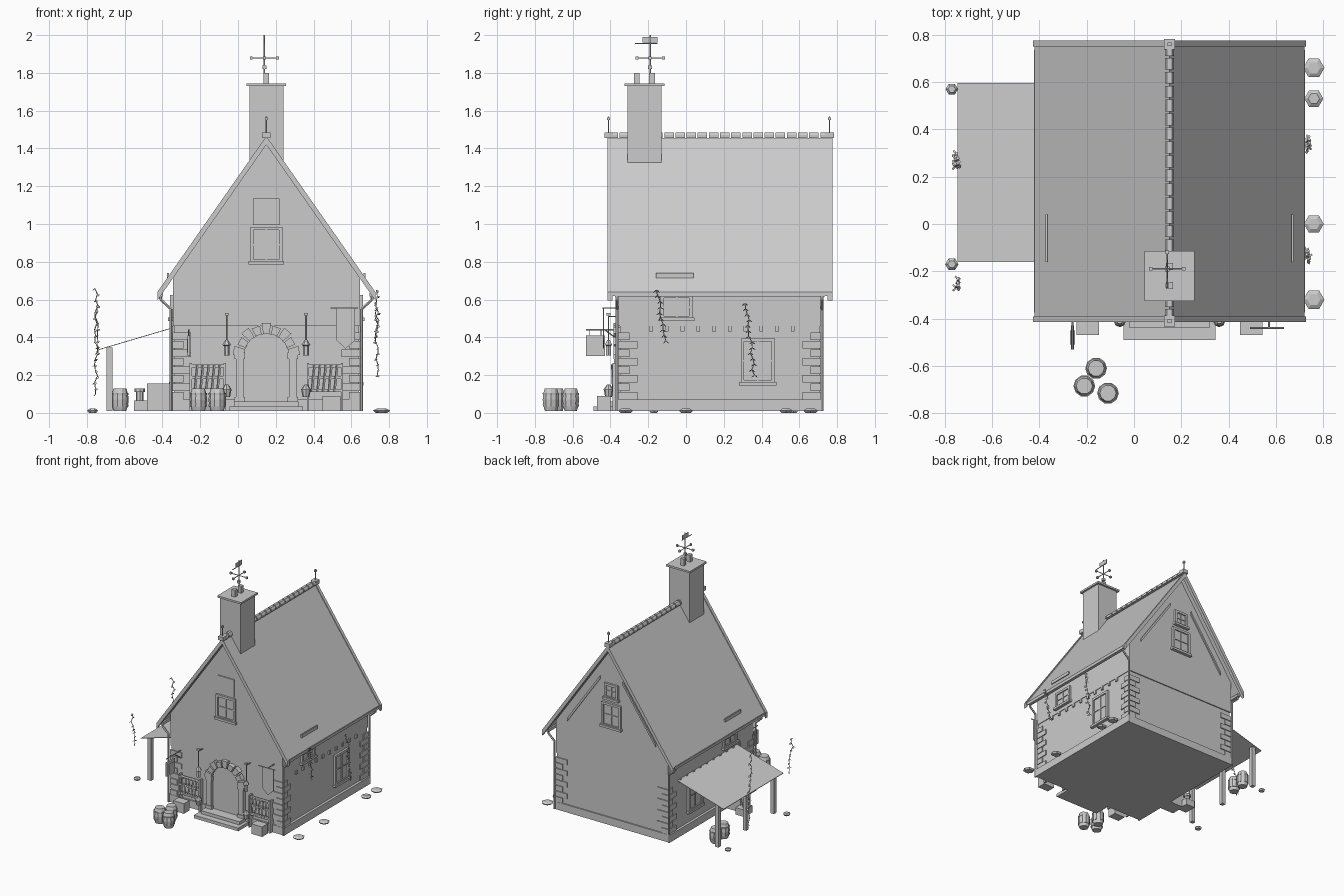
import bpy, math, random
from mathutils import Vector, Matrix

random.seed(4)
default_cube = bpy.data.objects.get("Cube")
if default_cube:
    bpy.data.objects.remove(default_cube)

shade = (.6, .6, .6, 1)
grey = bpy.data.materials.new("plain grey")
grey.use_nodes = True
grey.diffuse_color = shade
grey.node_tree.nodes["Principled BSDF"].inputs["Base Color"].default_value = shade

# Main measures of the house
SIDES = (-1, 1)
ridge_x, ridge_z, middle_y = .15, 1.455, .18
wall_half, wall_front, wall_back = .49, -.35, .71
storey_z, ground, plinth_top = .46, .01, .07
steepness = 1.43
roof_front, roof_back = -.41, .77


def mesh(name, verts, faces):
    data = bpy.data.meshes.new(name)
    data.from_pydata(verts, [], faces)
    data.materials.append(grey)
    part = bpy.data.objects.new(name, data)
    bpy.context.collection.objects.link(part)
    return part


def loft(name, rings):
    count = len(rings[0])
    verts = [point for ring in rings for point in ring]
    faces = [tuple(reversed(range(count))), tuple(range(len(verts) - count, len(verts)))]
    for start in range(0, len(verts) - count, count):
        for j in range(count):
            following = (j + 1) % count
            faces.append((start + j, start + following, start + count + following, start + count + j))
    return mesh(name, verts, faces)


def prism(name, outline, front, back):
    # The outline holds x and z, counter-clockwise from the front
    return loft(name, [[(x, y, z) for x, z in outline] for y in (back, front)])


def box(name, left, right, front, back, bottom, top):
    return prism(name, [(left, bottom), (right, bottom), (right, top), (left, top)], front, back)


def block(name, x, y, bottom, width, depth, height):
    return box(name, x - width / 2, x + width / 2, y - depth / 2, y + depth / 2, bottom, bottom + height)


def circle(radius, sides):
    angles = [math.tau * k / sides for k in range(sides)]
    return [Vector((radius * math.cos(a), radius * math.sin(a), 0)) for a in angles]


def turned(name, x, y, profile, sides=8):
    # The profile holds radius and height, from the bottom up
    return loft(name, [[Vector((x, y, z)) + p for p in circle(radius, sides)] for radius, z in profile])


def rod(name, start, end, radius=.004, sides=6):
    start, end = Vector(start), Vector(end)
    turn = (end - start).to_track_quat('Z', 'Y')
    return loft(name, [[centre + turn @ p for p in circle(radius, sides)] for centre in (start, end)])


def pipe(name, points, radius):
    for start, end in zip(points, points[1:]):
        rod(name, start, end, radius)


# Walls: ground floor, and an upper storey that overhangs a little
box("plinth", ridge_x - .51, ridge_x + .51, wall_front - .01, wall_back + .01, ground, plinth_top)
box("lower_wall", ridge_x - wall_half, ridge_x + wall_half, wall_front, wall_back, plinth_top, storey_z)
upper_half, upper_front, upper_back = wall_half + .005, wall_front - .008, wall_back + .008
gable_top = ridge_z - .03
eave_z = gable_top - upper_half * steepness
prism("upper_wall", [(ridge_x - upper_half, storey_z), (ridge_x + upper_half, storey_z),
                     (ridge_x + upper_half, eave_z), (ridge_x, gable_top), (ridge_x - upper_half, eave_z)],
      upper_front, upper_back)
for course in range(8):
    width, depth = (.1, .06) if course % 2 else (.06, .1)
    for sx in SIDES:
        for sy in SIDES:
            x = ridge_x + sx * (wall_half + .008 - width / 2)
            y = middle_y + sy * (.538 - depth / 2)
            block("corner_stone", x, y, plinth_top + course * .045, width, depth, .04)
for side in SIDES:
    for i in range(10):
        block("corbel", ridge_x + side * wall_half, i / 12 - .185, storey_z - .03, .02, .02, .03)


# Roof, barge boards, ridge tiles and finials
def chevron(name, half, top, drop, front, back):
    low = top - half * steepness
    prism(name, [(ridge_x - half, low), (ridge_x - half, low - drop), (ridge_x, top - drop),
                 (ridge_x + half, low - drop), (ridge_x + half, low), (ridge_x, top)], front, back)


chevron("roof", .57, ridge_z, .02, roof_front, roof_back)
chevron("front_barge_board", .577, ridge_z + .01, .045, roof_front - .005, roof_front + .02)
chevron("back_barge_board", .577, ridge_z + .01, .045, roof_back - .02, roof_back + .005)
tile = [(ridge_x + side * half, ridge_z + rise) for side, half, rise in
        ((-1, .02, 0), (1, .02, 0), (1, .02, .015), (1, .01, .03), (-1, .01, .03), (-1, .02, .015))]
tile_count = 20
pitch = (roof_back - roof_front) / tile_count
for i in range(tile_count):
    prism("ridge_tile", tile, roof_front + pitch * i, roof_front + pitch * (i + .85))
for y in (roof_front, roof_back - .01):
    block("finial_block", ridge_x, y, ridge_z, .045, .045, .03)
    rod("finial_pole", (ridge_x, y, ridge_z), (ridge_x, y, 1.57))
    block("finial_tip", ridge_x, y, 1.55, .015, .015, .015)

# Snow bars, gutters and drain pipes
for side in SIDES:
    block("snow_bar", ridge_x + side * .52, -.06, .715, .01, .2, .025)
    gutter_x, drain_x = ridge_x + side * .56, ridge_x + side * .505
    block("gutter", gutter_x, middle_y, .615, .025, 1.11, .02)
    for y in (wall_front - .015, wall_back + .01):
        pipe("drain_pipe", [(gutter_x, y, .62), (gutter_x, y, .6), (drain_x, y, .55), (drain_x, y, ground)], .008)

# Chimney with two pots and a weather vane
stack_y, cap_z = -.22, 1.73
block("chimney", ridge_x, stack_y, 1.2, .18, .18, cap_z - 1.2)
block("chimney_cap", ridge_x, stack_y, cap_z, .21, .21, .015)
for side in SIDES:
    block("chimney_pot", ridge_x, stack_y + side * .04, cap_z, .03, .03, .07)
vane = Vector((.14, -.19, 1.88))
rod("vane_pole", (vane.x, vane.y, cap_z), (vane.x, vane.y, 2))
block("vane_ball", vane.x, vane.y, vane.z - .06, .02, .02, .02)
for direction in (Vector((1, 0, 0)), Vector((0, 1, 0))):
    for side in SIDES:
        tip = vane + direction * side * .07
        rod("vane_arm", vane, tip, .003)
        block("vane_arm_tip", tip.x, tip.y, tip.z - .008, .015, .015, .015)
rod("vane_arrow", vane + Vector((0, -.08, .075)), vane + Vector((0, .04, .075)), .003)
block("vane_flag", vane.x, vane.y, 1.96, .004, .08, .03)


# Windows are built facing the front and then turned onto their wall
def window(name, x, y, z, degrees, half_width, half_height):
    place = Matrix.Translation((x, y, z)) @ Matrix.Rotation(math.radians(degrees), 4, 'Z')
    frame = .018

    def piece(across, up, width, height, depth):
        part = block(name, across, -depth / 2, up - height / 2, width, depth, height)
        part.matrix_world = place

    piece(0, 0, half_width * 2, half_height * 2, .006)
    piece(0, 0, .008, half_height * 2, .012)
    piece(0, 0, half_width * 2, .008, .012)
    for side in SIDES:
        piece(side * (half_width - frame / 2), 0, frame, half_height * 2, .016)
        piece(0, side * (half_height - frame / 2), half_width * 2, frame, .016)
    piece(0, -half_height, half_width * 2 + frame, frame, .025)


window("front_window", ridge_x, upper_front, .89, 0, .085, .095)
window("back_window", ridge_x, upper_back, .89, 180, .085, .095)
window("back_loft_window", ridge_x, upper_back, 1.08, 180, .06, .06)
block("front_hatch", ridge_x, upper_front, .995, .14, .016, .14)
for side in SIDES:
    window("side_window", ridge_x + side * wall_half, .38, .275, side * 90, .09, .12)
    window("upper_side_window", ridge_x + side * upper_half, -.05, .56, side * 90, .085, .065)
    # Slanted timbers on the back gable
    edge = [(ridge_x + side * reach, gable_top - .1 - reach * steepness) for reach in (.1, .39)]
    beam = edge + [(x, z - .025) for x, z in reversed(edge)]
    prism("gable_timber", beam[::-side], upper_back, upper_back + .01)

# Arched doorway with steps
spring_z, arch_radius = .3, .12


def arch_point(radius, angle):
    return (ridge_x + radius * math.cos(angle), spring_z + radius * math.sin(angle))


arc = [arch_point(arch_radius, math.pi * k / 10) for k in range(11)]
prism("door", [(arc[-1][0], .05), (arc[0][0], .05)] + arc, wall_front - .01, wall_front)
for side in SIDES:
    x, y = ridge_x + side * .14, wall_front - .015
    block("door_pillar", x, y, .06, .04, .03, .24)
    for bottom in (.05, .285):
        block("door_pillar_end", x, y, bottom, .055, .04, .035)
stones = 9
for k in range(stones):
    start, end = (math.pi * (k + .5 + side * .4) / stones for side in SIDES)
    outer = .165 if k % 2 else .178
    prism("arch_stone", [arch_point(arch_radius, start), arch_point(outer, start),
                         arch_point(outer, end), arch_point(arch_radius, end)], wall_front - .035, wall_front)
box("lower_step", ridge_x - .195, ridge_x + .195, -.49, wall_front, ground, .035)
box("upper_step", ridge_x - .17, ridge_x + .17, -.44, wall_front, .035, .06)

# Slatted racks, lanterns and flower pots on both sides of the door
for side in SIDES:
    x = ridge_x + side * .31
    for z in (.11, .18, .24):
        block("rack_rail", x, -.375, z, .19, .02, .015)
    for end in SIDES:
        block("rack_post", x + end * .09, -.37, ground, .012, .04, .255)
    for i in range(5):
        foot = x + i * .03 - .07
        rod("rack_slat", (foot, -.385, .11), (foot + .015, -.39, .255), .007, 4)
    block("crate", ridge_x + side * .345, -.435, ground, .095, .07, .08)
    x, y = ridge_x + side * .21, -.41
    rod("lantern_bracket", (x, wall_front, .51), (x, y, .51))
    rod("lantern_hanger", (x, y, .37), (x, y, .53))
    block("lantern_knob", x, y, .515, .02, .02, .015)
    turned("lantern", x, y, [(.015, .305), (.015, .355), (.023, .36), (.008, .385)], 6)
    turned("flower_pot", x, y, [(.018, .085), (.026, .125), (.008, .15)])

# Hanging sign and banner
sign_x, sign_y, bracket_z = -.26, -.48, .44
rod("sign_bracket", (sign_x, wall_front, bracket_z), (sign_x, -.53, bracket_z))
rod("sign_brace", (sign_x, wall_front, bracket_z - .06), (sign_x, -.43, bracket_z))
block("sign_board", sign_x, sign_y, .3, .014, .1, .11)
block("sign_panel", sign_x, sign_y, .32, .022, .06, .07)
for side in SIDES:
    y = sign_y + side * .03
    rod("sign_link", (sign_x, y, .41), (sign_x, y, bracket_z), .002)
banner_x, banner_y, banner_top = .57, -.44, .555
rod("banner_pole", (banner_x - .08, banner_y, banner_top), (banner_x + .065, banner_y, banner_top))
rod("banner_bracket", (banner_x, wall_front, banner_top), (banner_x, banner_y, banner_top))
prism("banner", [(banner_x - .05, .385), (banner_x, .34), (banner_x + .05, .385),
                 (banner_x + .05, banner_top), (banner_x - .05, banner_top)], banner_y, banner_y + .005)

# Lean-to shelter with a chest, a crate and a bucket
slope = [(-.747, .33), (ridge_x - wall_half, .45)]
prism("shelter_roof", slope + [(x, z + .004) for x, z in reversed(slope)], -.16, .595)
for y in (-.13, .22, .57):
    block("shelter_post", -.68, y, ground, .03, .03, .335)
block("chest", -.42, -.06, ground, .125, .12, .145)
block("low_crate", -.51, 0, ground, .08, .1, .055)
turned("bucket", -.52, 0, [(.02, .065), (.02, .11), (.028, .11), (.028, .13)])

# Barrels with hoops
for x, y in ((-.16, -.61), (-.21, -.685), (-.11, -.715), (-.625, .52), (-.625, .42)):
    staves = [(.046 - .012 * step * step / 4, plinth_top + step * .03) for step in range(-2, 3)]
    turned("barrel", x, y, staves, 10)
    for z in (.035, .095):
        turned("barrel_hoop", x, y, [(.045, z), (.046, z + .01)], 10)

# Flat stones on the ground
for x, y, radius in ((.76, .66, .045), (.76, .53, .04), (.76, 0, .042), (.76, -.32, .045),
                     (-.77, .57, .026), (-.77, -.17, .028)):
    turned("flat_stone", x, y, [(radius * .7, 0), (radius, .012), (radius * .6, .022)], 6)


# Hanging vines with small leaves
def vine(x, y, bottom, top):
    count = round((top - bottom) * 33)
    jitter = lambda: random.uniform(-.01, .01)
    path = [Vector((x + jitter(), y + jitter() + .04 * (i / count - .5), top + (bottom - top) * i / count))
            for i in range(count + 1)]
    pipe("vine_stem", path, .0025)
    for point in path:
        for side in SIDES:
            tip = point + Vector((jitter(), side * .016, -.012))
            middle, spread = (point + tip) / 2, Vector((.007, 0, .004))
            mesh("vine_leaf", [point, middle + spread, tip, middle - spread], [range(4)])


vine(.735, .34, .2, .58)
vine(.735, -.13, .38, .65)
vine(-.75, .27, .1, .66)
vine(-.75, -.25, .32, .57)
